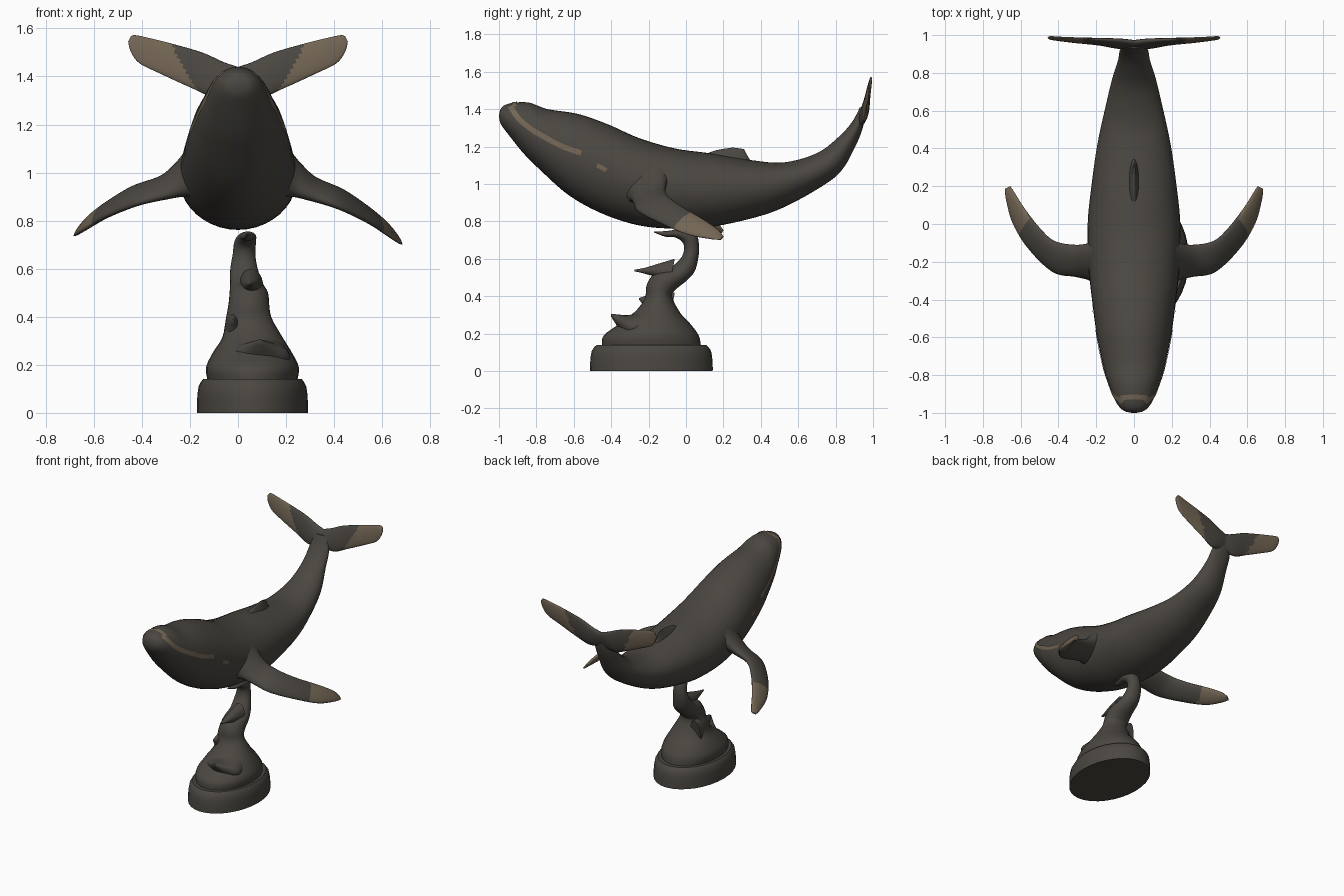
import bpy, bmesh, math
from mathutils import Vector as V
from mathutils.bvhtree import BVHTree

cube = bpy.data.objects.get("Cube")
if cube:
    bpy.data.objects.remove(cube)


def material(name, color):
    m = bpy.data.materials.new(name)
    m.use_nodes = True
    m.diffuse_color = (*color, 1)
    m.node_tree.nodes["Principled BSDF"].inputs["Base Color"].default_value = (*color, 1)
    return m


DARK = material("dark bronze", (0.07, 0.063, 0.053))
TAN = material("tan patina", (0.17, 0.13, 0.088))


def catmull(points, steps):
    """Smooth a list of vectors with a curve through every point."""
    out = []
    for i in range(len(points) - 1):
        a, b, c, d = (points[min(max(i + k, 0), len(points) - 1)] for k in (-1, 0, 1, 2))
        for s in range(steps):
            t = s / steps
            out.append((b * 2 + (c - a) * t + (a * 2 - b * 5 + c * 4 - d) * t * t
                        + (b * 3 - a - c * 3 + d) * t ** 3) / 2)
    return out + [points[-1]]


def finish(name, bm, mats, angle=60):
    mesh = bpy.data.meshes.new(name)
    bm.to_mesh(mesh)
    bm.free()
    for m in mats:
        mesh.materials.append(m)
    ob = bpy.data.objects.new(name, mesh)
    bpy.context.collection.objects.link(ob)
    bpy.ops.object.select_all(action="DESELECT")
    ob.select_set(True)
    bpy.context.view_layer.objects.active = ob
    bpy.ops.object.shade_smooth_by_angle(angle=math.radians(angle))
    return ob


def loft(name, sections, tan=None, sides=28, steps=4, angle=60):
    """Skin elliptical rings; each section is two opposite rim points and a half-width vector."""
    bm = bmesh.new()
    rings = []
    for a, b, w in zip(*(catmull([V(s[k]) for s in sections], steps) for k in range(3))):
        ring = []
        for j in range(sides):
            t = math.tau * j / sides
            ring.append(bm.verts.new((a + b) / 2 + (a - b) / 2 * math.cos(t) + w * math.sin(t)))
        rings.append(ring)
    for r, q in zip(rings, rings[1:]):
        for j in range(sides):
            k = (j + 1) % sides
            bm.faces.new((r[j], r[k], q[k], q[j]))
    bm.faces.new(rings[0])
    bm.faces.new(rings[-1])
    bmesh.ops.recalc_face_normals(bm, faces=bm.faces)
    if tan:
        for f in bm.faces:
            f.material_index = int(tan(f.calc_center_median()))
    return finish(name, bm, [DARK, TAN] if tan else [DARK], angle)


def upright(rows, xc=0.0):
    """Sections in the side plane: (y, z, y, z, half width)."""
    return [((xc, a, b), (xc, c, d), (w, 0, 0)) for a, b, c, d, w in rows]


# Body: back line point, belly line point, half width
body = loft("body", upright([
    (-.997, 1.385, -1, 1.36, .02), (-.98, 1.415, -.99, 1.32, .06),
    (-.93, 1.433, -.95, 1.265, .097), (-.84, 1.435, -.87, 1.165, .13),
    (-.74, 1.4, -.785, 1.08, .16), (-.58, 1.375, -.62, .935, .195),
    (-.42, 1.32, -.42, .83, .22), (-.25, 1.245, -.2, .77, .24),
    (-.06, 1.19, .07, .765, .245), (.12, 1.165, .285, .8, .225),
    (.33, 1.13, .5, .865, .195), (.52, 1.115, .715, .98, .15),
    (.7, 1.165, .83, 1.07, .115), (.82, 1.255, .905, 1.2, .085),
    (.89, 1.335, .945, 1.3, .075), (.93, 1.41, .965, 1.41, .05)]), sides=40, steps=5)

# Dorsal fin
loft("dorsal_fin", upright([(.08, 1.15, .37, 1.09, .035), (.16, 1.18, .335, 1.14, .018),
                            (.25, 1.195, .31, 1.187, .005)]))

# Flukes and pectoral fins: trailing point, leading point, thickness
FLUKE = [((0, .965, 1.44), (0, .93, 1.33), .02), ((.06, .97, 1.46), (.1, .94, 1.315), .022),
         ((.15, .975, 1.5), (.2, .955, 1.355), .017), ((.27, .98, 1.535), (.32, .965, 1.41), .013),
         ((.37, .985, 1.56), (.41, .975, 1.455), .01), ((.43, .99, 1.572), (.447, .98, 1.505), .008),
         ((.447, .992, 1.565), (.457, .985, 1.545), .004)]
FIN = [((.18, -.08, 1.05), (.18, -.34, .93), .085), ((.235, -.1, 1.01), (.235, -.3, .93), .058),
       ((.31, -.11, .965), (.31, -.28, .9), .037), ((.42, -.09, .925), (.43, -.255, .855), .028),
       ((.5, -.02, .875), (.56, -.13, .79), .023), ((.585, .09, .81), (.64, 0, .735), .019),
       ((.635, .17, .755), (.675, .12, .71), .013), ((.655, .2, .72), (.684, .185, .702), .005)]

for side, word, lift in ((1, "left", 0), (-1, "right", .035)):
    def at(p, up=0):
        return (side * p[0], p[1], p[2] + up * max(0, abs(p[0]) - .25) / .43)

    loft(word + "_fluke", [(at(a), at(b), (0, w, -.2 * w)) for a, b, w in FLUKE],
         lambda c: abs(c.x) > .235 + .55 * (c.z - 1.46), steps=7)
    loft(word + "_pectoral_fin",
         [(at(a, lift), at(b, lift), (side * .5 * w, 0, w)) for a, b, w in FIN],
         lambda c: abs(c.x) + .4 * c.y > .575, steps=6)

# Mouth lines, cheek spots and snout band: thin ribbons laid on the body
tree = BVHTree.FromPolygons([v.co for v in body.data.vertices],
                            [p.vertices[:] for p in body.data.polygons])


def ribbon(name, points, width, project):
    bm = bmesh.new()
    path = catmull([V(p) for p in points], 6)
    rows = []
    for i, p in enumerate(path):
        d = (path[min(i + 1, len(path) - 1)] - path[max(i - 1, 0)]).normalized()
        n = V((-d.y, d.x)) * width / 2
        rows.append([bm.verts.new(project(p + n * k)) for k in (-1, -.3, .3, 1)])
    for r, q in zip(rows, rows[1:]):
        for j in range(3):
            bm.faces.new((r[j], r[j + 1], q[j + 1], q[j]))
    bmesh.ops.recalc_face_normals(bm, faces=bm.faces)
    finish(name, bm, [TAN])


def cast(origin, direction, fallback):
    hit, normal = tree.ray_cast(V(origin), V(direction))[:2]
    if hit is None:
        hit, normal = tree.find_nearest(V(fallback))[:2]
    return hit + normal * .004


for side, word in ((1, "left"), (-1, "right")):
    def flank(p):
        return cast((side, p.x, p.y), (-side, 0, 0), (side * .05, p.x, p.y))

    ribbon(word + "_mouth_line", [(-.94, 1.415), (-.895, 1.35), (-.83, 1.295),
                                  (-.755, 1.25), (-.66, 1.2), (-.56, 1.165)], .027, flank)
    ribbon(word + "_cheek_spot", [(-.475, 1.1), (-.425, 1.073)], .022, flank)
ribbon("snout_band", [(-.07, -.92), (0, -.915), (.07, -.92)], .025,
       lambda p: cast((p.x, p.y, 2), (0, 0, -1), (p.x, p.y, 1.43)))

# Oval plinth
loft("plinth", [((.06, -.185 - r, z), (.06, -.185 + r, z), (r * .705, 0, 0))
                for z, r in ((0, .328), (.05, .327), (.11, .318), (.14, .292))],
     sides=32, steps=2, angle=30)

# Wave support rising from the plinth and curling forward
loft("wave_column", [((x, a, b), (x, c, d), (w, 0, 0)) for a, b, c, d, x, w in (
    (-.45, .135, .08, .135, .06, .187), (-.44, .19, .068, .19, .06, .193),
    (-.36, .25, .025, .25, .06, .165), (-.27, .32, -.03, .31, .06, .125),
    (-.22, .39, -.075, .4, .045, .095), (-.21, .46, -.05, .44, .045, .085),
    (-.17, .52, 0, .48, .045, .08), (-.09, .55, .045, .53, .035, .068),
    (-.03, .6, .065, .6, .025, .057), (-.01, .65, .07, .67, .025, .047),
    (-.02, .69, .05, .735, .03, .045), (-.06, .715, -.03, .755, .04, .035),
    (-.11, .718, -.11, .748, .04, .022), (-.17, .74, -.17, .745, .04, .005))])

# Smaller curling crests on the column
loft("middle_crest", upright([(-.09, .45, -.06, .6, .05), (-.16, .5, -.15, .573, .036),
                              (-.22, .52, -.22, .552, .02), (-.275, .533, -.275, .542, .004)], .055))
loft("lower_crest", upright([(-.18, .15, -.2, .33, .11), (-.3, .17, -.3, .3, .125),
                             (-.36, .23, -.36, .302, .06), (-.4, .29, -.4, .306, .01)], .09))
loft("side_crest", upright([(-.1, .2, -.06, .42, .04), (-.17, .25, -.15, .42, .035),
                            (-.22, .34, -.22, .4, .018), (-.25, .38, -.25, .39, .004)], -.02))
